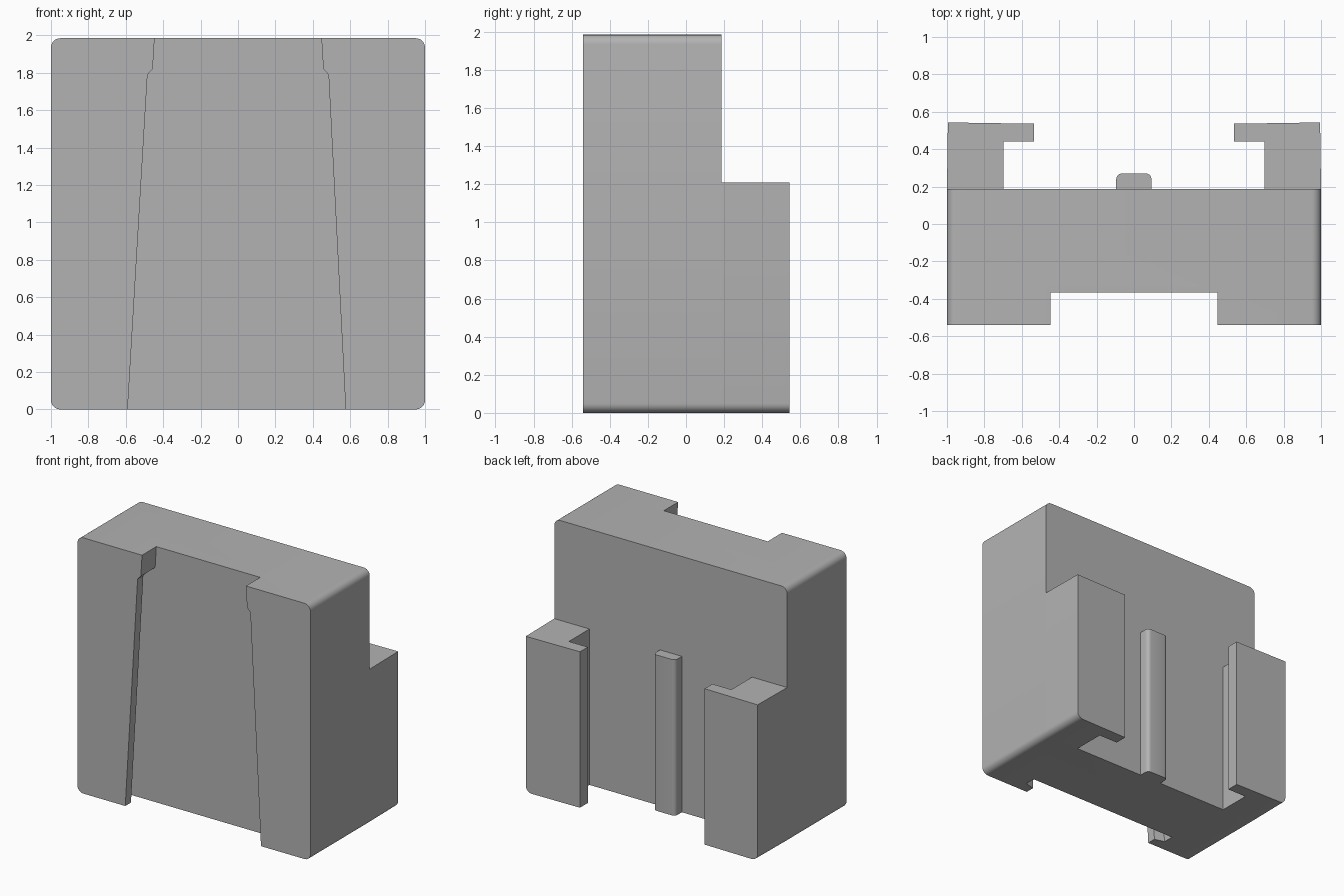
import bpy, bmesh, math

cube = bpy.data.objects.get("Cube")
if cube:
    bpy.data.objects.remove(cube, do_unlink=True)

grey = bpy.data.materials.new("plain grey")
grey.use_nodes = True
grey.diffuse_color = (0.45, 0.45, 0.45, 1)
grey.node_tree.nodes["Principled BSDF"].inputs["Base Color"].default_value = grey.diffuse_color

TOP, FRONT, FLOOR, BACK = 1.985, -0.54, -0.365, 0.187
RAIL_TOP, ROUND = 1.21, 0.05


def loft(name, rings):
    """Skin a closed solid through rings that have equal point counts."""
    bm = bmesh.new()
    loops = [[bm.verts.new(p) for p in ring] for ring in rings]
    n = len(loops[0])
    for a, b in zip(loops, loops[1:]):
        for i in range(n):
            j = (i + 1) % n
            bm.faces.new((a[i], a[j], b[j], b[i]))
    bm.faces.new(loops[0])
    bm.faces.new(loops[-1])
    bmesh.ops.recalc_face_normals(bm, faces=bm.faces)
    mesh = bpy.data.meshes.new(name)
    bm.to_mesh(mesh)
    bm.free()
    obj = bpy.data.objects.new(name, mesh)
    bpy.context.collection.objects.link(obj)
    mesh.materials.append(grey)
    return obj


def round_edges(obj, radius, test):
    """Bevel the edges whose two end points both pass the test."""
    bm = bmesh.new()
    bm.from_mesh(obj.data)
    edges = [e for e in bm.edges if all(test(v.co) for v in e.verts)]
    bmesh.ops.bevel(bm, geom=edges, offset=radius, segments=6,
                    profile=0.5, affect='EDGES')
    bm.to_mesh(obj.data)
    bm.free()


def smooth(obj):
    bpy.ops.object.select_all(action='DESELECT')
    obj.select_set(True)
    bpy.context.view_layer.objects.active = obj
    bpy.ops.object.shade_smooth_by_angle(angle=math.radians(30))


# Main block with rounded outer corners
corners = [(-1, 0), (1, 0), (1, TOP), (-1, TOP)]
body = loft("main_block", [[(x, y, z) for x, z in corners] for y in (FRONT, BACK)])
bm = bmesh.new()
bm.from_mesh(body.data)
long_edges = [e for e in bm.edges if abs(e.verts[0].co.y - e.verts[1].co.y) > 0.1]
bmesh.ops.bevel(bm, geom=long_edges, offset=ROUND, segments=6, profile=0.5, affect='EDGES')
bm.to_mesh(body.data)
bm.free()


# Tapered front channel, undercut behind its lips below the entry
def channel(y, under):
    drop = under * 0.5
    def side(foot):
        return [(foot + under, -0.05), (0.484 + under, 1.79 - drop),
                (0.456, 1.82), (0.446, TOP), (0.446, TOP + 0.1)]
    right = side(0.578)
    left = [(-x, z) for x, z in reversed(side(0.593))]
    return [(x, y, z) for x, z in right + left]


cutter = loft("channel_cutter", [channel(FRONT - 0.1, 0), channel(-0.47, 0),
                                 channel(-0.45, 0.08), channel(FLOOR, 0.08)])
cut = body.modifiers.new("channel", 'BOOLEAN')
cut.operation = 'DIFFERENCE'
cut.solver = 'EXACT'
cut.object = cutter
bpy.context.view_layer.objects.active = body
bpy.ops.object.modifier_apply(modifier=cut.name)
bpy.data.objects.remove(cutter, do_unlink=True)
smooth(body)

# Hooked rails on the back, one per side
for name, s in (("left_rail", 1), ("right_rail", -1)):
    plan = [(1, BACK), (0.995, 0.543), (0.535, 0.536), (0.535, 0.44), (0.698, 0.44), (0.698, BACK)]
    rail = loft(name, [[(s * x, y, z) for x, y in plan] for z in (0, RAIL_TOP)])
    round_edges(rail, ROUND, lambda c: abs(c.x) > 0.99 and c.z < 0.01)
    smooth(rail)

# Central guide rib with rounded rear corners
plan = [(-0.095, BACK), (0.093, BACK), (0.093, 0.27), (-0.095, 0.27)]
rib = loft("centre_rib", [[(x, y, z) for x, y in plan] for z in (0, RAIL_TOP)])
bm = bmesh.new()
bm.from_mesh(rib.data)
rear = [e for e in bm.edges if min(v.co.y for v in e.verts) > 0.26
        and abs(e.verts[0].co.z - e.verts[1].co.z) > 1]
bmesh.ops.bevel(bm, geom=rear, offset=0.03, segments=5, profile=0.5, affect='EDGES')
bm.to_mesh(rib.data)
bm.free()
smooth(rib)
